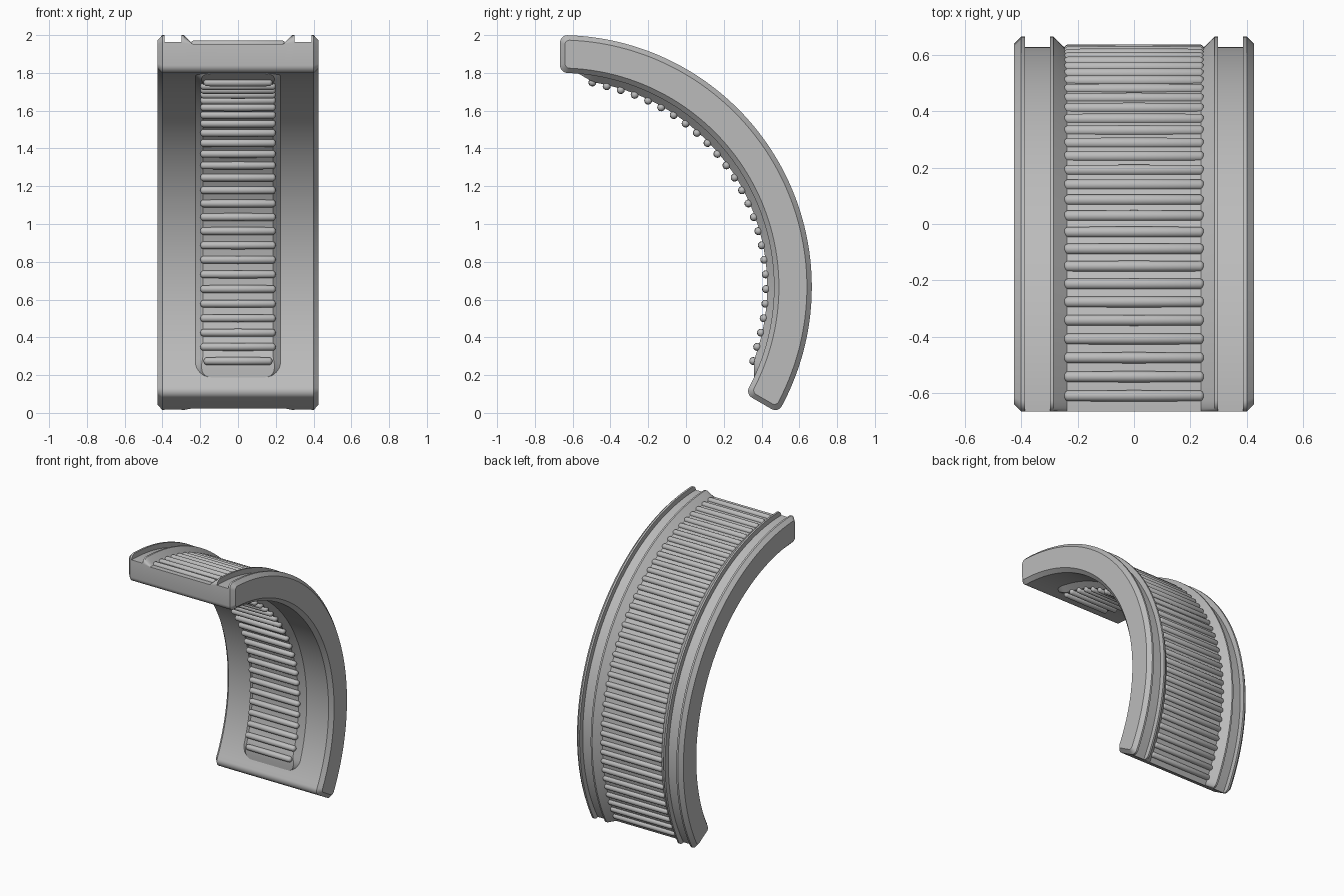
import bpy, bmesh
from math import sin, cos, pi, radians
from mathutils import Vector, Matrix

if "Cube" in bpy.data.objects:
    bpy.data.objects.remove(bpy.data.objects["Cube"], do_unlink=True)

# Arc layout: centre of curvature, radii, mid angle and half sweep
CY, CZ = -0.667, 0.667
R_IN, R_OUT = 1.133, 1.333
MID, HALF = radians(30), radians(60)

grey = bpy.data.materials.new("satin_grey")
grey.use_nodes = True
COLOUR = (0.5, 0.5, 0.5, 1)
grey.diffuse_color = COLOUR
grey.node_tree.nodes["Principled BSDF"].inputs["Base Color"].default_value = COLOUR


def on_arc(x, r, u):
    """Point at radius r, u radians from the middle of the arc."""
    return Vector((x, CY + r * cos(MID + u), CZ + r * sin(MID + u)))


def finish(bm, name, angle=30):
    bmesh.ops.remove_doubles(bm, verts=bm.verts, dist=0.0001)
    bmesh.ops.recalc_face_normals(bm, faces=bm.faces)
    mesh = bpy.data.meshes.new(name)
    bm.to_mesh(mesh)
    bm.free()
    mesh.materials.append(grey)
    ob = bpy.data.objects.new(name, mesh)
    bpy.context.collection.objects.link(ob)
    bpy.ops.object.select_all(action='DESELECT')
    ob.select_set(True)
    bpy.context.view_layer.objects.active = ob
    bpy.ops.object.shade_smooth_by_angle(angle=radians(angle))
    return ob


def loft(bm, rings, closed):
    """Skin a list of equally long point rings."""
    loops = [[bm.verts.new(p) for p in ring] for ring in rings]
    for a, b in zip(loops, loops[1:]):
        n = len(a)
        for i in range(n if closed else n - 1):
            j = (i + 1) % n
            bm.faces.new((a[i], a[j], b[j], b[i]))
    return loops


# Curved body: side outline with rounded ends, lofted across the width
def outline(x, inset, top):
    c = 0.04 - 0.6 * inset
    lo, hi = R_IN + inset, R_OUT - inset
    corner = []
    for k in range(9):
        t = pi / 2 * k / 8
        corner.append((hi - c + c * sin(t), inset + c - c * cos(t)))
    inner = [(lo + hi - r, d) for r, d in reversed(corner)]
    ends = [(r, HALF - d / r) for r, d in inner + corner]
    span = ends[-1][1]
    steps = 40
    half = [(lo, ends[0][1] * k / steps) for k in range(steps)]
    half += ends + [(hi, span * (1 - k / steps)) for k in range(1, steps + 1)]
    full = half + [(r, -u) for r, u in reversed(half[1:-1])]
    return [on_arc(x, min(r, top), u) for r, u in full]


GROOVE, CHANNEL = 1.297, 1.286
half_section = [(0.427, 0.026, R_OUT), (0.401, 0, R_OUT), (0.388, 0, R_OUT),
                (0.388, 0, GROOVE), (0.299, 0, GROOVE), (0.299, 0, R_OUT),
                (0.287, 0, R_OUT), (0.238, 0, CHANNEL)]
section = [(-x, i, t) for x, i, t in half_section] + half_section[::-1]
bm = bmesh.new()
loops = loft(bm, [outline(*s) for s in section], True)
for cap in (loops[0], loops[-1]):
    bm.faces.new(cap)
finish(bm, "curved_body")


# Raised inner pad with rounded corners and tapering ends
PAD_END = radians(55)
RAMP = radians(6)
PAD_RISE = 0.036


def pad_radius(u):
    f = min(1, max(0, (PAD_END - abs(u)) / RAMP))
    return R_IN - PAD_RISE * sin(f * pi / 2)


def pad_width(u, width, corner, end):
    d = (end - abs(u)) * R_IN
    d = min(corner, max(0, d))
    return width - corner + (corner ** 2 - (corner - d) ** 2) ** 0.5


rings = []
fine = [PAD_END - RAMP * (1 - cos(pi / 2 * k / 12)) * 1.2 for k in range(13)]
angles = fine + [fine[-1] * (1 - k / 40) for k in range(1, 41)]
angles += [-u for u in reversed(angles[:-1])]
for u in angles:
    base = pad_width(u, 0.23, 0.09, PAD_END)
    crest = base - 0.045 * (R_IN - pad_radius(u)) / PAD_RISE
    root, tip = R_IN + 0.004, pad_radius(u)
    rings.append([on_arc(-base, root, u), on_arc(-crest, tip, u),
                  on_arc(crest, tip, u), on_arc(base, root, u)])
bm = bmesh.new()
loft(bm, rings, False)
finish(bm, "inner_pad")


# Capsule ribs laid across the arc
def add_rib(bm, r, u, half_len, rad):
    rot = Matrix.Rotation(pi / 2, 4, 'Y')
    made = bmesh.ops.create_uvsphere(bm, u_segments=16, v_segments=10, radius=rad, matrix=rot)
    centre = on_arc(0, r, u)
    for v in made["verts"]:
        if abs(v.co.x) < 0.0001:
            v.co.x = 0
        else:
            v.co.x += (half_len - rad) * (1 if v.co.x > 0 else -1)
        v.co += centre


def rib_row(name, count, reach, radius_at, width_at, rad):
    bm = bmesh.new()
    for k in range(count):
        u = radians(reach) * (2 * k / (count - 1) - 1)
        add_rib(bm, radius_at(u), u, width_at(u), rad)
    finish(bm, name, 40)


rib_row("outer_ribs", 39, 57.5, lambda u: CHANNEL, lambda u: 0.25, 0.02)
rib_row("inner_ribs", 26, 51, lambda u: pad_radius(u) - 0.006,
        lambda u: pad_width(u, 0.2, 0.08, radians(52.5)), 0.021)
